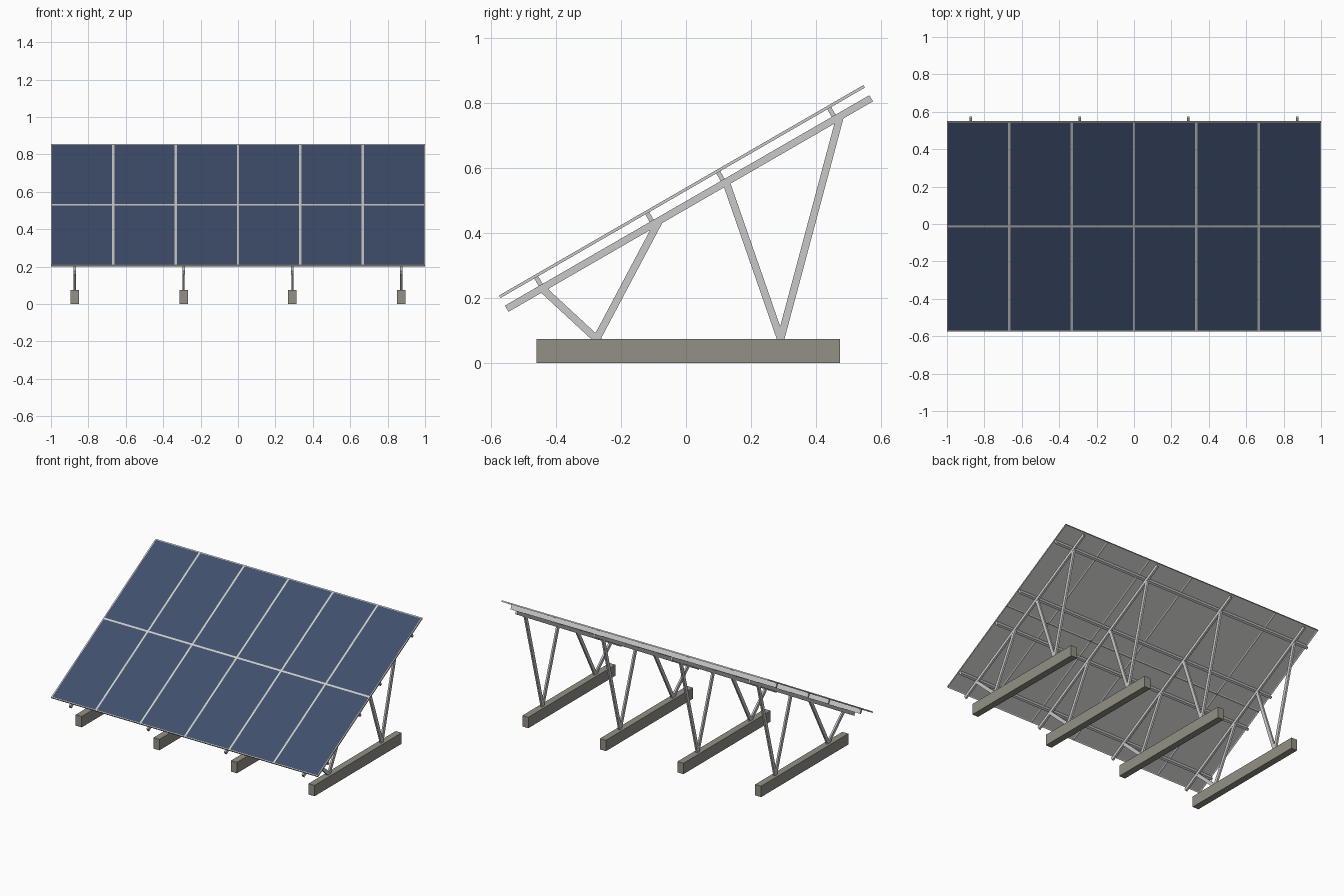
import bpy, bmesh, math
from mathutils import Matrix, Vector

if "Cube" in bpy.data.objects:
    bpy.data.objects.remove(bpy.data.objects["Cube"])


def material(name, rgb):
    m = bpy.data.materials.new(name)
    m.diffuse_color = (*rgb, 1)
    m.use_nodes = True
    m.node_tree.nodes["Principled BSDF"].inputs["Base Color"].default_value = m.diffuse_color
    return m


STEEL = material("galvanised_steel", (0.58, 0.58, 0.58))
FRAME = material("panel_frame", (0.60, 0.60, 0.58))
CELL = material("blue_cells", (0.050, 0.077, 0.150))
CONCRETE = material("concrete", (0.296, 0.280, 0.240))

# Sloping frame: local x = across, local y = up the slope, local z = panel normal
SLOPE = Matrix.Translation((0, 0.009, 0.4905)) @ Matrix.Rotation(math.radians(30), 4, 'X')


def finish(name, bm, mats, matrix):
    me = bpy.data.meshes.new(name)
    bm.to_mesh(me)
    bm.free()
    for m in mats:
        me.materials.append(m)
    ob = bpy.data.objects.new(name, me)
    ob.matrix_world = matrix
    bpy.context.collection.objects.link(ob)
    return ob


def box_mesh(size, centre):
    bm = bmesh.new()
    bmesh.ops.create_cube(bm, size=1,
                          matrix=Matrix.Translation(centre) @ Matrix.Diagonal((*size, 1)))
    return bm


def box(name, size, centre, mat, matrix=Matrix()):
    return finish(name, box_mesh(size, centre), [mat], matrix)


def strut(name, a, b, width, depth, mat):
    """Rectangular bar from a to b, lying in a plane of constant x."""
    d = b - a
    rot = Matrix.Rotation(math.atan2(d.z, d.y), 4, 'X')
    box(name, (depth, d.length, width), (0, 0, 0), mat,
        Matrix.Translation((a + b) / 2) @ rot)


# Solar modules: 6 x 2, each with a raised rim, blue face and recessed back
W, L = 2 / 6, 1.294 / 2
for row in range(2):
    for col in range(6):
        centre = (-1 + W * (col + 0.5), L * (row - 0.5), 0.0425)
        bm = box_mesh((W, L, 0.009), centre)
        bm.normal_update()
        top = max(bm.faces, key=lambda f: f.normal.z)
        back = min(bm.faces, key=lambda f: f.normal.z)
        bmesh.ops.inset_region(bm, faces=[top], thickness=0.009, depth=-0.0008)
        bmesh.ops.inset_region(bm, faces=[back], thickness=0.009, depth=-0.003)
        top.material_index = 1
        finish(f"solar_module_{row}_{col}", bm, [FRAME, CELL], SLOPE)

# Purlins running across under the modules
for i, u in enumerate((-0.52, -0.126, 0.126, 0.52)):
    box(f"purlin_{i}", (1.99, 0.014, 0.031), (0, u, 0.0255), STEEL, SLOPE)

# Four support trusses: concrete footing, sloping rafter and two V pairs of legs
LEGS = (("front_short_leg", -0.275, -0.522), ("front_long_leg", -0.275, -0.105),
        ("rear_inner_leg", 0.291, 0.132), ("rear_outer_leg", 0.291, 0.537))
for i, x in enumerate((-0.873, -0.291, 0.291, 0.873)):
    box(f"footing_{i}", (0.045, 0.933, 0.074), (x, 0.0075, 0.037), CONCRETE)
    box(f"rafter_{i}", (0.013, 1.294, 0.022), (x, 0, 0), STEEL, SLOPE)
    for name, y, u in LEGS:
        foot = Vector((x, y, 0.074))
        head = SLOPE @ Vector((x, u, 0))
        foot -= (head - foot).normalized() * 0.015   # sink into the footing
        strut(f"{name}_{i}", foot, head, 0.0228, 0.012, STEEL)
